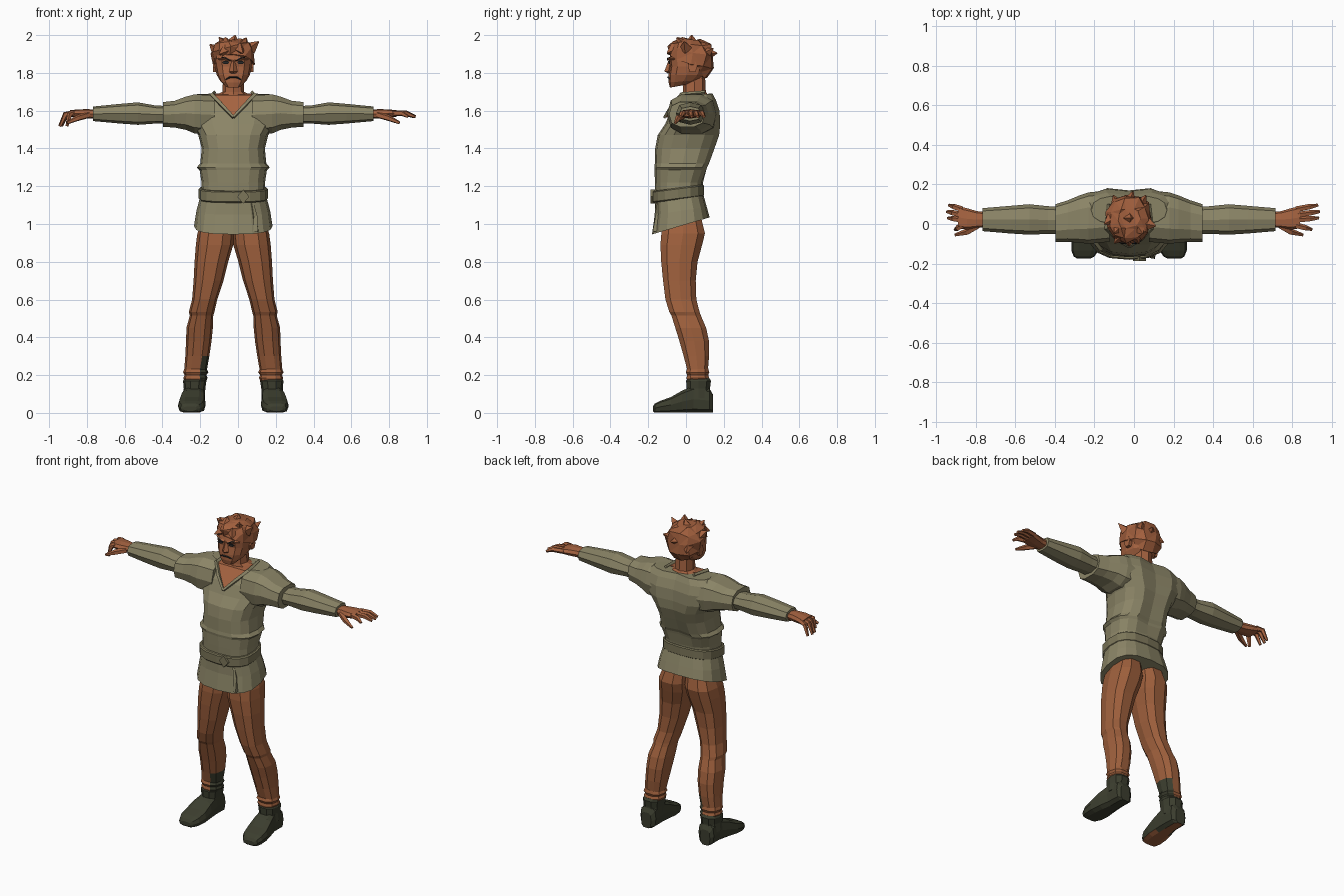
import bpy, bmesh, math, random
from mathutils import Vector

random.seed(4)
CX = -0.025  # body centre line


def material(name, rgb):
    m = bpy.data.materials.new(name)
    m.diffuse_color = (*rgb, 1)
    return m


SAGE = material("sage_cloth", (0.26, 0.235, 0.135))
BELT = material("belt_cloth", (0.20, 0.18, 0.10))
RUST = material("rust_trousers", (0.34, 0.115, 0.045))
SKIN = material("skin", (0.38, 0.125, 0.052))
HAIR = material("hair", (0.36, 0.115, 0.047))
BOOT = material("dark_boot", (0.045, 0.048, 0.028))
DARK = material("face_dark", (0.02, 0.022, 0.022))


def ellipse(n, p):
    """Unit rounded-square outline."""
    for i in range(n):
        a = 2 * math.pi * i / n
        c, s = math.cos(a), math.sin(a)
        yield math.copysign(abs(c) ** p, c), math.copysign(abs(s) ** p, s)


def mix(a, b, t):
    return a + (b - a) * (t + 1) / 2


def zring(zf, zb, x0, x1, yf, yb, n=12, p=0.8):
    return [(mix(x0, x1, u), mix(yf, yb, v), mix(zf, zb, v)) for u, v in ellipse(n, p)]


def xring(x, y0, y1, z0, z1, n=8, p=0.8):
    return [(x, mix(y0, y1, u), mix(z0, z1, v)) for u, v in ellipse(n, p)]


def yring(y, x0, x1, z0, z1, n=10, p=0.6):
    return [(mix(x0, x1, u), y, mix(z0, z1, v)) for u, v in ellipse(n, p)]


def tube(points, radii, n=5):
    """Rings around a path, for fingers, collar bands and spikes."""
    pts = [Vector(p) for p in points]
    rings = []
    for i, (p, r) in enumerate(zip(pts, radii)):
        d = (pts[min(i + 1, len(pts) - 1)] - pts[max(i - 1, 0)]).normalized()
        q = d.to_track_quat('Z', 'Y')
        rings.append([p + q @ Vector((u * r, v * r, 0)) for u, v in ellipse(n, 1)])
    return rings


def loft(name, strips, *mats, sx=1, rule=None, jitter=0):
    """Skin each list of rings, cap the ends, and place on the centre line."""
    bm = bmesh.new()
    for rings in strips:
        rows = [[bm.verts.new((CX + sx * x, y, z)) for x, y, z in r] for r in rings]
        for a, b in zip(rows, rows[1:]):
            for i in range(len(a)):
                j = (i + 1) % len(a)
                bm.faces.new((a[i], a[j], b[j], b[i]))
        bm.faces.new(rows[0])
        bm.faces.new(rows[-1])
    for v in bm.verts:
        v.co += Vector([random.uniform(-jitter, jitter) for _ in range(3)])
    if jitter:
        bmesh.ops.triangulate(bm, faces=bm.faces)
    bmesh.ops.recalc_face_normals(bm, faces=bm.faces)
    bm.normal_update()
    if rule:
        for f in bm.faces:
            f.material_index = rule(f)
    me = bpy.data.meshes.new(name)
    bm.to_mesh(me)
    bm.free()
    for m in mats:
        me.materials.append(m)
    ob = bpy.data.objects.new(name, me)
    bpy.context.collection.objects.link(ob)
    return ob


# Tunic body: front z, back z, half width, front y, back y
torso = [(0.945, 1.035, .208, -.18, .125), (1.05, 1.09, .195, -.165, .11),
         (1.15, 1.18, .170, -.163, .085), (1.22, 1.22, .168, -.165, .09),
         (1.285, 1.285, .178, -.166, .115), (1.30, 1.30, .193, -.168, .12),
         (1.32, 1.32, .175, -.165, .13), (1.40, 1.40, .167, -.163, .16),
         (1.47, 1.47, .185, -.15, .185), (1.53, 1.53, .225, -.11, .19),
         (1.60, 1.60, .24, -.08, .185), (1.655, 1.655, .235, -.04, .165),
         (1.685, 1.69, .19, .0, .145)]
body = loft("tunic_body", [[zring(a, b, -w, w, f, k, 16, .75) for a, b, w, f, k in torso]], SAGE)
for v in body.data.vertices:  # groove along the spine
    if abs(v.co.x - CX) < .02 and v.co.y > .05 and v.co.z > 1.25:
        v.co.y -= .02

# Belt and buckle
loft("belt", [[zring(z, z + .035, -w, w, -.181 + i, .096 - i, 16, .75)
               for z, w, i in ((1.112, .176, .006), (1.118, .183, 0),
                               (1.168, .183, 0), (1.174, .176, .006))]], BELT)
loft("buckle", [[yring(y, .02, .085, 1.108, 1.182, 4, 1) for y in (-.187, -.165)]], BELT)
# Loose folds on the tunic skirt front
loft("skirt_fold", [tube([(.10, -.152, 1.11), (.115, -.155, 1.04), (.12, -.162, .96)],
                         (.008, .014, .018), 4)], SAGE)

# Open neckline, collar and neck
top, tip = .105, (0, -.114, 1.565)
wedge = [[tip, (top, -.028, 1.682), (-top, -.028, 1.682)],
         [(0, .03, 1.565), (top, .06, 1.692), (-top, .06, 1.692)]]
loft("open_neckline", [wedge], SKIN)
loft("collar", [tube([tip, (s * .06, -.075, 1.628), (s * .112, -.022, 1.685), (s * .10, .10, 1.697)],
                     (.009, .012, .013, .010), 4) for s in (-1, 1)], SAGE)
neck = [(1.60, .085, -.03, .11), (1.685, .085, -.015, .115), (1.70, .058, -.015, .105),
        (1.80, .052, -.015, .10)]
loft("neck", [[zring(z, z, -w, w, f, k, 8, .9) for z, w, f, k in neck]], SKIN)

# Head
head = [(1.722, 1.74, .042, -.085, .015), (1.75, 1.76, .068, -.092, .065),
        (1.79, 1.79, .088, -.092, .10), (1.835, 1.835, .098, -.085, .115),
        (1.87, 1.87, .099, -.09, .12), (1.94, 1.94, .085, -.07, .11)]
loft("head", [[zring(a, b, -w, w, f, k, 12, .75) for a, b, w, f, k in head]], SKIN)
loft("nose", [[zring(z, z, -w, w, f, -.07, 4, 1) for z, w, f in
               ((1.797, .018, -.095), (1.808, .022, -.115), (1.865, .009, -.093))]], SKIN)
loft("brow_ridge", [tube([(s * .008, -.088, 1.868), (s * .045, -.088, 1.876), (s * .08, -.06, 1.876)],
                         (.007, .009, .006), 4) for s in (-1, 1)], SKIN)
loft("ears", [[xring(s * x, .01, .06, 1.80, 1.865, 6) for x in (.088, .108)] for s in (-1, 1)], SKIN)

# Eyes, eyebrows and frowning mouth
for s, side in ((-1, "left"), (1, "right")):
    loft(side + "_eye", [[yring(y, s * .02, s * .058, 1.847, 1.863, 6, .8) for y in (-.092, -.084)]], DARK)
    loft(side + "_eyebrow", [tube([(s * .016, -.098, 1.866), (s * .04, -.096, 1.878), (s * .062, -.084, 1.882)],
                                  (.003, .004, .002), 4)], DARK)
loft("mouth", [tube([(-.04, -.083, 1.765), (-.018, -.095, 1.777), (.018, -.095, 1.777), (.04, -.083, 1.765)],
                    (.003, .005, .005, .003), 4)], DARK)

# Choppy hair with loose tufts
hair = [(1.885, 1.775, .09, -.07, .11), (1.895, 1.815, .112, -.088, .138),
        (1.935, 1.89, .115, -.09, .15), (1.965, 1.945, .10, -.08, .135),
        (1.982, 1.975, .05, -.03, .085)]
loft("hair", [[zring(a, b, -w, w, f, k, 11, .9) for a, b, w, f, k in hair]], HAIR, jitter=.011)
tufts = [((.09, .0, 1.93), (.135, -.01, 1.966)), ((.0, .03, 1.96), (.01, .03, 2.0)),
         ((-.05, -.02, 1.95), (-.075, -.045, 1.988)), ((.05, -.02, 1.95), (.07, -.05, 1.985)),
         ((.0, .11, 1.90), (.02, .165, 1.905)), ((-.06, .10, 1.88), (-.08, .145, 1.85)),
         ((.06, .10, 1.90), (.085, .145, 1.93)), ((-.09, .02, 1.92), (-.125, .0, 1.95)),
         ((-.04, -.06, 1.92), (-.075, -.098, 1.90)), ((.03, -.06, 1.93), (.05, -.10, 1.905))]
loft("hair_tufts", [tube(t, (.036, .003), 4) for t in tufts], HAIR)

# Arms, hands, legs and boots
sleeve = [(.10, -.09, .17, 1.47, 1.685), (.205, -.10, .16, 1.475, 1.69), (.25, -.095, .145, 1.495, 1.678),
          (.31, -.09, .12, 1.508, 1.655), (.372, -.09, .10, 1.512, 1.648)]
forearm = [(.35, -.05, .088, 1.532, 1.625), (.41, -.05, .09, 1.532, 1.627), (.505, -.054, .10, 1.525, 1.644),
           (.60, -.048, .092, 1.532, 1.636), (.742, -.036, .08, 1.545, 1.622)]
palm = [(.72, -.015, .06, 1.56, 1.605), (.77, -.02, .065, 1.558, 1.608),
        (.82, -.028, .08, 1.562, 1.607), (.865, -.022, .09, 1.568, 1.602)]
leg = [(1.03, 0, .16, -.12, .085), (.95, -.005, .19, -.135, .105), (.89, .0, .198, -.14, .09),
       (.80, .027, .205, -.135, .065), (.70, .052, .21, -.125, .055), (.60, .085, .218, -.112, .058),
       (.535, .10, .235, -.092, .075), (.515, .106, .23, -.08, .082), (.45, .108, .248, -.06, .11),
       (.38, .115, .25, -.038, .125), (.30, .127, .254, -.015, .125), (.225, .14, .26, .005, .118)]
cuff = [(.235, .142, .258, .004, .12), (.215, .132, .266, -.004, .126),
        (.20, .142, .258, .004, .12), (.185, .136, .264, .0, .126), (.165, .145, .256, .006, .12)]
shaft = [(.185, .148, .258, .01, .125), (.17, .142, .266, -.002, .135), (.13, .148, .262, .0, .13),
         (.08, .15, .268, .0, .135)]
foot = [(.142, .175, .245, .10), (.125, .152, .262, .13), (.04, .15, .265, .145), (-.02, .148, .28, .12),
        (-.08, .146, .292, .085), (-.135, .155, .292, .065), (-.165, .175, .28, .05), (-.175, .195, .262, .035)]

for s, side in ((-1, "left"), (1, "right")):
    curl = 1 if s < 0 else 0  # the left fingers hang lower
    loft(side + "_sleeve", [[xring(*r, 10, .75) for r in sleeve]], SAGE, sx=s)
    loft(side + "_forearm", [[xring(*r) for r in forearm]], SAGE, sx=s)
    loft(side + "_palm", [[xring(*r, 8, .7) for r in palm]], SKIN, sx=s)
    fingers = []
    for y, ye, reach in ((-.008, -.028, .925), (.02, .03, .96), (.045, .062, .965), (.073, .095, .955)):
        e = reach - .045 * curl
        fingers.append(tube([(.845, y, 1.587), (mix(.845, e, .2), mix(y, ye, .2), 1.586 - .005 * curl),
                             (e, ye, 1.568 - .05 * curl)], (.016, .015, .008)))
    loft(side + "_fingers", fingers, SKIN, sx=s)
    loft(side + "_thumb", [tube([(.765, -.008, 1.578), (.82, -.04, 1.562), (.88, -.056, 1.535)],
                                (.018, .017, .008))], SKIN, sx=s)
    # The left trouser leg carries a dark patch on the inner shin
    patch = lambda f: int(s < 0 and f.calc_center_median().z < .30 and f.normal.x > .3)
    loft(side + "_leg", [[zring(z, z, a, b, f, k, 10, .8) for z, a, b, f, k in leg]], RUST, BOOT,
         sx=s, rule=patch)
    loft(side + "_cuff", [[zring(z, z, a, b, f, k, 10, .85) for z, a, b, f, k in cuff]], RUST, BOOT,
         sx=s, rule=patch)
    loft(side + "_boot_shaft", [[zring(z, z, a, b, f, k, 10, .85) for z, a, b, f, k in shaft]], BOOT, sx=s)
    # The left sole is rust coloured
    sole = lambda f: int(s < 0 and f.normal.z < -.9)
    loft(side + "_boot", [[yring(y, a, b, 0 if y > -.17 else .008, t) for y, a, b, t in foot]],
         BOOT, RUST, sx=s, rule=sole)
